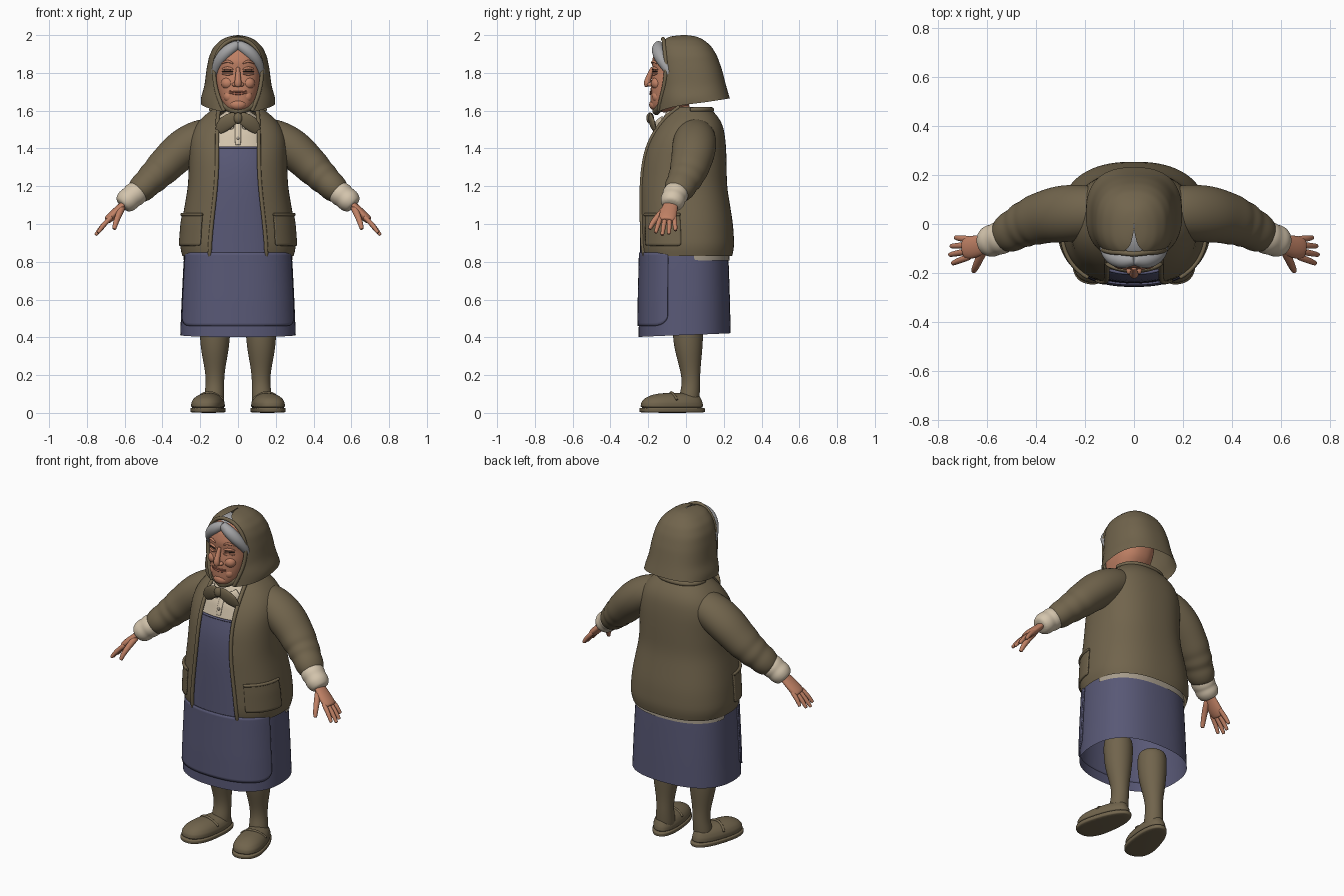
import bpy, bmesh
from math import sin, cos, pi, asin, copysign, radians
from mathutils import Vector, Matrix

if "Cube" in bpy.data.objects:
    bpy.data.objects.remove(bpy.data.objects["Cube"])


def material(name, *rgb):
    m = bpy.data.materials.new(name)
    m.use_nodes = True
    m.diffuse_color = (*rgb, 1)
    bsdf = m.node_tree.nodes["Principled BSDF"]
    bsdf.inputs["Base Color"].default_value = (*rgb, 1)
    bsdf.inputs["Roughness"].default_value = 0.8
    return m


OLIVE = material("olive wool", .165, .128, .073)
BLUE = material("slate blue cloth", .098, .098, .18)
SKIN = material("skin", .53, .22, .13)
CREAM = material("cream linen", .66, .56, .42)
GREY = material("grey hair", .37, .37, .38)
LIP = material("lip", .36, .12, .075)
DARK = material("dark eye", .04, .025, .02)
LINEN = material("petticoat linen", .38, .33, .26)
POWER = 2.4


def finish(bm, name, mat, levels=0):
    mesh = bpy.data.meshes.new(name)
    bm.to_mesh(mesh)
    bm.free()
    for f in mesh.polygons:
        f.use_smooth = True
    mesh.materials.append(mat)
    ob = bpy.data.objects.new(name, mesh)
    bpy.context.collection.objects.link(ob)
    if levels:
        sub = ob.modifiers.new("smooth", "SUBSURF")
        sub.levels = sub.render_levels = levels
    return ob


def row_at(rows, z):
    """Interpolate a profile of (z, half width, front y, back y, opening)."""
    if z <= rows[0][0]:
        return rows[0][1:]
    for a, b in zip(rows, rows[1:]):
        if z <= b[0]:
            k = (z - a[0]) / (b[0] - a[0])
            return [p + (q - p) * k for p, q in zip(a[1:], b[1:])]
    return rows[-1][1:]


def surf(rows, t, z, off=0):
    """Point on a rounded cross-section; t = 0 is the front centre."""
    rx, yf, yb = row_at(rows, z)[:3]
    e = 2 / POWER
    x = copysign(abs(sin(t)) ** e, sin(t)) * (rx + off)
    y = -copysign(abs(cos(t)) ** e, cos(t)) * ((yb - yf) / 2 + off)
    return Vector((x, y + (yf + yb) / 2, z))


def angle(rows, z, x):
    return asin(min(1, abs(x) / row_at(rows, z)[0]) ** (POWER / 2))


def on(rows, x, z, off=0):
    """Point on the front of a profile at a given x and z."""
    return surf(rows, copysign(angle(rows, z, x), x), z, off)


def shell(name, rows, mat, low=None, top=None, span=None, off=0,
          nv=12, nt=32, ease=1, caps=False):
    z0 = low if callable(low) else (lambda t: rows[0][0] if low is None else low)
    z1 = rows[-1][0] if top is None else top
    opened = len(rows[0]) > 4 and not span
    closed = not opened and not span
    bm, grid = bmesh.new(), []
    for j in range(nv + 1):
        v = 1 - (1 - j / nv) ** ease
        line = []
        for i in range(nt if closed else nt + 1):
            a, b = span or (0, 2 * pi)
            t = a + (b - a) * i / nt
            z = z0(t) + (z1 - z0(t)) * v
            if opened:
                a = angle(rows, z, row_at(rows, z)[3])
                t = a + (2 * pi - 2 * a) * i / nt
            line.append(bm.verts.new(surf(rows, t, z, off)))
        grid.append(line)
    n = len(grid[0])
    for p, q in zip(grid, grid[1:]):
        for i in range(nt):
            k = (i + 1) % n
            bm.faces.new((p[i], p[k], q[k], q[i]))
    if caps:
        bm.faces.new(grid[0][::-1])
        bm.faces.new(grid[-1])
    return finish(bm, name, mat, 1)


def tube(name, pts, mat, flat=1, n=12):
    """Round-ended tube through (x, y, z, radius) points, smoothed by subdivision."""
    P = [Vector(p[:3]) for p in pts]
    way = (P[-1] - P[0]).normalized()
    ref = Vector((1, 0, 0)) if abs(way.y) > .85 else Vector((0, 1, 0))
    bm, rings = bmesh.new(), []
    for i, p in enumerate(P):
        d = (P[min(i + 1, len(P) - 1)] - P[max(i - 1, 0)]).normalized()
        u = (ref - d * ref.dot(d)).normalized()
        w = d.cross(u)
        r = pts[i][3]
        end = -1 if i == 0 else 1 if i == len(P) - 1 else 0
        steps = [(0, 1)] if not end else [(.35, .75), (0, 1)] if end < 0 else [(0, 1), (.35, .75)]
        for push, s in steps:
            c = p + d * end * push * r * min(flat, 1)
            rings.append([bm.verts.new(c + (u * cos(a) + w * sin(a) * flat) * r * s)
                          for a in (2 * pi * k / n for k in range(n))])
    for p, q in zip(rings, rings[1:]):
        for i in range(n):
            bm.faces.new((p[i], p[(i + 1) % n], q[(i + 1) % n], q[i]))
    bm.faces.new(rings[0][::-1])
    bm.faces.new(rings[-1])
    bmesh.ops.recalc_face_normals(bm, faces=bm.faces)
    return finish(bm, name, mat, 2)


def blob(name, at, size, mat):
    bm = bmesh.new()
    bmesh.ops.create_uvsphere(bm, u_segments=20, v_segments=12, radius=1)
    bmesh.ops.transform(bm, verts=bm.verts,
                        matrix=Matrix.Translation(at) @ Matrix.Diagonal((*size, 1)))
    return finish(bm, name, mat)


# Body profiles: z, half width, front y, back y, opening half width
COAT = [(.83, .295, -.24, .245, .15), (.87, .31, -.25, .257, .15), (1, .30, -.252, .25, .14),
        (1.2, .265, -.252, .217, .115), (1.35, .26, -.235, .215, .11), (1.45, .26, -.2, .21, .11),
        (1.53, .225, -.15, .195, .11), (1.58, .175, -.11, .165, .105), (1.62, .12, -.07, .12, .1)]
DRESS = [(.4, .308, -.252, .238), (.6, .3, -.25, .234), (.83, .288, -.244, .226),
         (1, .265, -.243, .21), (1.2, .24, -.24, .19), (1.33, .23, -.225, .18), (1.41, .22, -.2, .17)]
BLOUSE = [(1.36, .21, -.205, .16), (1.48, .185, -.17, .15), (1.55, .13, -.13, .11), (1.6, .06, -.1, .05)]
HOOD = [(1.59, .19, -.155, .235, .07), (1.66, .2, -.15, .234, .1), (1.73, .178, -.15, .213, .122),
        (1.82, .167, -.152, .19, .13), (1.89, .153, -.152, .165, .118), (1.94, .128, -.145, .135, .09),
        (1.975, .09, -.125, .095, .045), (1.995, .045, -.085, .05, .01), (2.0, .002, -.02, 0, 0)]
HEAD = [(1.59, .03, -.165, -.05), (1.605, .062, -.18, -.02), (1.64, .088, -.188, .03), (1.7, .11, -.188, .08),
        (1.76, .12, -.186, .1), (1.81, .122, -.176, .1), (1.86, .122, -.182, .1), (1.92, .11, -.165, .08),
        (1.96, .07, -.12, .04)]

# Clothes
shell("dress", DRESS, BLUE, low=lambda t: .412 - .01 * cos(t))
shell("petticoat_edge", DRESS, LINEN, .808, .85, (.55 * pi, 1.45 * pi), .004, nv=2)
apron = shell("apron", DRESS, BLUE, lambda t: .46 + .04 * abs(t / 1.27) ** 12, .85, (-1.27, 1.27), .006)
apron.modifiers.new("hem", "SOLIDIFY").thickness = .008
bib = [on(DRESS, -.11 + .022 * i, 1.405) for i in range(11)]
tube("bib_hem", [(*p, .007) for p in bib], BLUE, n=8)
shell("blouse", BLOUSE, CREAM)
tube("blouse_placket", [(*on(BLOUSE, 0, z), .008) for z in (1.42, 1.48, 1.55)], CREAM, 2)
blob("blouse_button", on(BLOUSE, 0, 1.455, .008), (.009, .005, .009), LINEN)
shell("coat", COAT, OLIVE, nv=16, nt=40)
tube("coat_collar", [(*surf(COAT, pi / 2 + pi * i / 10, 1.605), .014) for i in range(11)], OLIVE)

# Hood, its rolled rim and the knot
shell("hood", HOOD, OLIVE, low=lambda t: 1.592 + .073 * sin(t / 2), nv=20, nt=40, ease=1.7)
half = [on(HOOD, row_at(HOOD, z)[3], z) for z in (1.6, 1.66, 1.73, 1.82, 1.89, 1.94, 1.972)]
rim = half + [Vector((0, -.125, 1.985))] + [Vector((-p.x, p.y, p.z)) for p in half[::-1]]
tube("hood_rim", [(*p, .011) for p in rim], OLIVE)
tube("scarf_band", [(x, -.12 - .045 * (1 - abs(x) / .09), 1.59 + .5 * abs(x), .022)
                    for x in (-.09, -.045, 0, .045, .09)], OLIVE)
blob("scarf_knot", (0, -.19, 1.56), (.024, .02, .03), OLIVE)

# Head
shell("head", HEAD, SKIN, nv=18, caps=True)
tube("neck", [(0, -.01, 1.5, .06), (0, -.05, 1.65, .065)], SKIN)
blob("hair_cap", (0, -.04, 1.875), (.13, .125, .1), GREY)
tube("nose", [(0, -.178, 1.825, .011), (0, -.194, 1.785, .014), (0, -.207, 1.75, .02),
              (0, -.203, 1.733, .018)], SKIN)
blob("chin", (0, -.165, 1.632), (.045, .03, .03), SKIN)
for lip, z, r in (("upper_lip", 1.698, .006), ("lower_lip", 1.688, .007)):
    tube(lip, [(*on(HEAD, x, z + 3 * x * x, .001), r * (1 - 12 * abs(x)))
               for x in (-.045, -.025, 0, .025, .045)], LIP, n=8)

# Shoe profiles
SOLE = [(0, .078, -.168, .172), (.006, .083, -.175, .178), (.024, .084, -.176, .179), (.03, .08, -.17, .174)]
UPPER = [(.025, .08, -.17, .17), (.055, .08, -.166, .165), (.078, .069, -.148, .155),
         (.095, .05, -.11, .145), (.106, .02, -.06, .1)]

for side, s in (("left", 1), ("right", -1)):
    def limb(name, pts, mat, flat=1, n=12):
        return tube(side + "_" + name, [(s * x, y, z, r) for x, y, z, r in pts], mat, flat, n)

    # Face details
    blob(side + "_cheek", on(HEAD, s * .066, 1.745, -.022), (.036, .034, .034), SKIN)
    blob(side + "_jowl", on(HEAD, s * .06, 1.675, -.022), (.03, .028, .032), SKIN)
    blob(side + "_nostril", (s * .019, -.19, 1.738), (.013, .016, .011), SKIN)
    for name, z, bow, r, mat in (("brow", 1.85, .012, .008, SKIN), ("upper_lid", 1.818, .008, .009, SKIN),
                                 ("eye_slit", 1.807, .003, .0045, DARK), ("lower_lid", 1.796, -.004, .007, SKIN)):
        limb(name, [(*on(HEAD, .055 + d * .028, z + bow * (1 - d * d), .001), r * (1 - .5 * d * d))
                    for d in (-1, -.5, 0, .5, 1)], mat, n=8)
    limb("hair_wave", [(.004, -.145, 1.948, .026), (.045, -.152, 1.925, .036), (.09, -.135, 1.88, .036),
                       (.118, -.1, 1.825, .026), (.125, -.08, 1.78, .015)], GREY)

    # Scarf tails, blouse collar, coat edge and pocket
    limb("scarf_tail", [(.012, -.188, 1.565, .011), (.045, -.186, 1.55, .013), (.08, -.172, 1.522, .014),
                        (.105, -.16, 1.49, .007)], OLIVE, 3)
    limb("blouse_collar", [(.025, -.158, 1.525, .008), (.06, -.15, 1.525, .011), (.09, -.125, 1.55, .01)], CREAM, 3)
    limb("coat_edge", [(*on(COAT, row_at(COAT, r[0])[3], r[0]), .011) for r in COAT], OLIVE)
    span = (.62, 1.5) if s > 0 else (-1.5, -.62)
    pocket = shell(side + "_pocket", COAT, OLIVE, .885, 1.055, span, .006, nv=6, nt=12)
    pocket.modifiers.new("edge", "SOLIDIFY").thickness = .008
    limb("pocket_welt", [(*surf(COAT, .62 + .11 * i, 1.05, .006), .009) for i in range(9)], OLIVE)

    # Arm with rolled sleeve folds
    limb("sleeve", [(.13, .05, 1.48, .1), (.22, .048, 1.447, .118), (.31, .04, 1.385, .12), (.37, .028, 1.325, .108),
                    (.41, .014, 1.285, .106), (.43, .007, 1.265, .094), (.455, -.005, 1.24, .098),
                    (.475, -.016, 1.222, .084), (.5, -.03, 1.197, .088), (.53, -.045, 1.168, .076)], OLIVE, .9, 16)
    limb("cuff", [(.52, -.045, 1.175, .066), (.55, -.058, 1.155, .072), (.565, -.063, 1.142, .064),
                  (.585, -.07, 1.125, .069), (.603, -.075, 1.108, .06)], CREAM, .95, 16)
    limb("palm", [(.58, -.072, 1.13, .036), (.62, -.085, 1.09, .042), (.66, -.095, 1.05, .05),
                  (.69, -.1, 1.022, .046)], SKIN, .5)
    for i, finger in enumerate(("index", "middle", "ring", "little")):
        k, short = i - 1.5, (.012, 0, .006, .024)[i]
        limb(finger + "_finger", [(.672, -.098 + k * .024, 1.035, .0135),
                                  (.72 - short / 2, -.104 + k * .03, .988 + short / 2, .0135),
                                  (.752 - short, -.108 + k * .035, .943 + short, .01)], SKIN)
    limb("thumb", [(.615, -.105, 1.085, .02), (.635, -.15, 1.04, .017), (.648, -.178, 1.005, .015),
                   (.655, -.192, .975, .011)], SKIN)

    # Leg and shoe
    limb("leg", [(.122, .01, .5, .085), (.122, .01, .4, .082), (.123, .015, .32, .073), (.122, .024, .22, .052),
                 (.122, .027, .15, .049), (.125, .02, .1, .054), (.127, .015, .05, .055)], OLIVE, 1, 16)
    parts = [shell(side + "_sole", SOLE, OLIVE, nv=5, caps=True),
             shell(side + "_shoe", UPPER, OLIVE, nv=8, caps=True),
             tube(side + "_shoe_edge", [(x, -.005 + 3 * x * x, .109 - 7 * x * x, .008)
                                        for x in (-.074, -.05, -.025, 0, .025, .05, .074)], OLIVE, n=8)]
    place = Matrix.Translation((s * .153, -.074, 0)) @ Matrix.Rotation(s * radians(12), 4, "Z")
    for ob in parts:
        for v in ob.data.vertices:
            v.co.x *= 1 - v.co.y
        ob.data.transform(place)
